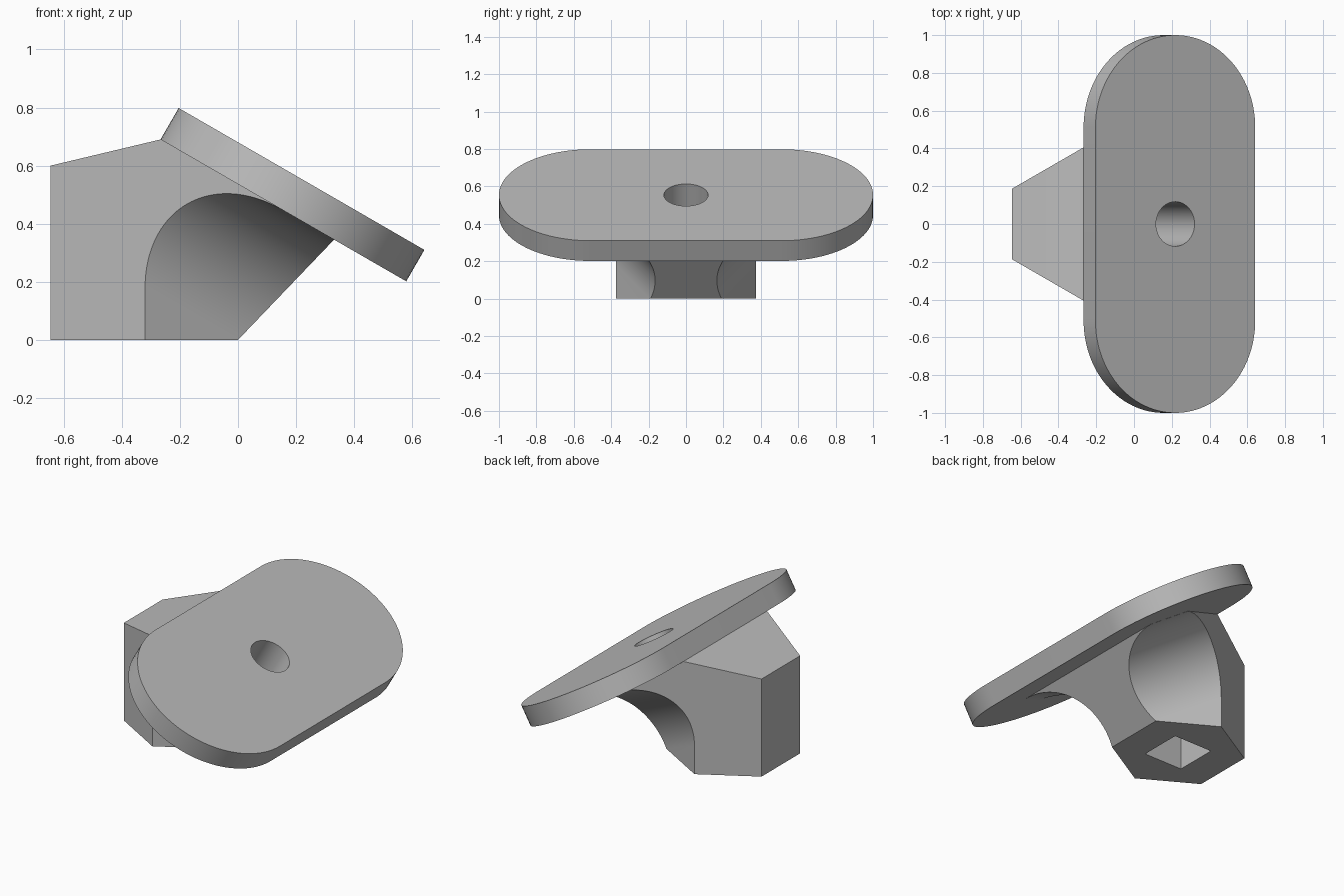
import bpy, bmesh, math
from mathutils import Vector, Matrix

cube = bpy.data.objects.get("Cube")
if cube:
    bpy.data.objects.remove(cube, do_unlink=True)

grey = bpy.data.materials.new("plain grey")
grey.use_nodes = True
COLOUR = (0.5, 0.5, 0.5, 1)
grey.diffuse_color = COLOUR
grey.node_tree.nodes["Principled BSDF"].inputs["Base Color"].default_value = COLOUR


def loft(name, loop_a, loop_b, matrix=Matrix()):
    """Closed solid between two matching loops of points."""
    bm = bmesh.new()
    a = [bm.verts.new(p) for p in loop_a]
    b = [bm.verts.new(p) for p in loop_b]
    bm.faces.new(a)
    bm.faces.new(b[::-1])
    for i in range(len(a)):
        j = (i + 1) % len(a)
        bm.faces.new((a[j], a[i], b[i], b[j]))
    bm.transform(matrix)
    bmesh.ops.recalc_face_normals(bm, faces=bm.faces)
    mesh = bpy.data.meshes.new(name)
    bm.to_mesh(mesh)
    bm.free()
    mesh.materials.append(grey)
    obj = bpy.data.objects.new(name, mesh)
    bpy.context.collection.objects.link(obj)
    return obj


def prism(name, outline, low, high, matrix=Matrix()):
    return loft(name, [(x, y, low) for x, y in outline],
                [(x, y, high) for x, y in outline], matrix)


def arc(cx, cy, r, start, end, steps):
    angles = [math.radians(start + (end - start) * i / steps) for i in range(steps + 1)]
    return [(cx + r * math.cos(t), cy + r * math.sin(t)) for t in angles]


def cut(target, cutter):
    mod = target.modifiers.new("cut", 'BOOLEAN')
    mod.operation = 'DIFFERENCE'
    mod.solver = 'EXACT'
    mod.object = cutter
    bpy.context.view_layer.objects.active = target
    bpy.ops.object.modifier_apply(modifier=mod.name)


# Tilted plate with rounded ends
tilt = Matrix.Translation((0.1875, 0, 0.5)) @ Matrix.Rotation(math.radians(30), 4, 'Y')
R_END = 0.4885
outline = arc(0, 1 - R_END, R_END, 0, 180, 48) + arc(0, R_END - 1, R_END, 180, 360, 48)
plate = prism("tilted_plate", outline, -0.0625, 0.0625, tilt)

# Wedge-shaped base, widening towards the plate
HEX_X, HEX_R = -0.32, 0.375
side = [(-0.645, 0), (0, 0), (0.345, 0.36), (-0.2, 0.7), (-0.267, 0.69), (-0.645, 0.6)]


def half_width(x):
    return HEX_R + (x - HEX_X) * math.tan(math.radians(30))


base = loft("base", [(x, -half_width(x), z) for x, z in side],
            [(x, half_width(x), z) for x, z in side])

# Two rounded scoops that leave a six-sided foot, running parallel to the plate
R_SCOOP, H_SCOOP = 0.375, 0.16
scoop = [(0, -1.5)] + arc(R_SCOOP, H_SCOOP, R_SCOOP, 180, 75.5, 40) + [(0.5, 1.2), (1.5, 1.2), (1.5, -1.5)]
cutters = []
for s in (1, -1):
    out = Vector((0.5, s * 0.866, 0)).normalized()
    along = Vector((0.866, -s * 0.5, -0.5)).normalized()
    up = out.cross(along).normalized()
    if up.z < 0:
        up.negate()
    frame = Matrix((out, up, along)).transposed().to_4x4()
    frame.translation = (HEX_X, s * HEX_R, 0)
    cutter = prism("scoop_cutter", scoop, -2, 2, frame)
    cut(base, cutter)
    cutters.append(cutter)

# Square socket in the foot
h = 0.13
socket = prism("socket_cutter", [(-h, -h), (h, -h), (h, h), (-h, h)], -0.2, 0.4,
               Matrix.Translation((HEX_X, 0, 0)))
cut(base, socket)

# Round bore square to the plate
bore = prism("bore_cutter", arc(0, 0, 0.118, 0, 352.5, 47), -0.36, 0.3, tilt)
cut(plate, bore)
cut(base, bore)

for cutter in cutters + [socket, bore]:
    bpy.data.objects.remove(cutter, do_unlink=True)

# Smooth curves, sharp edges
bpy.ops.object.select_all(action='DESELECT')
for obj in (plate, base):
    obj.select_set(True)
bpy.context.view_layer.objects.active = plate
bpy.ops.object.shade_smooth_by_angle(angle=math.radians(25))
